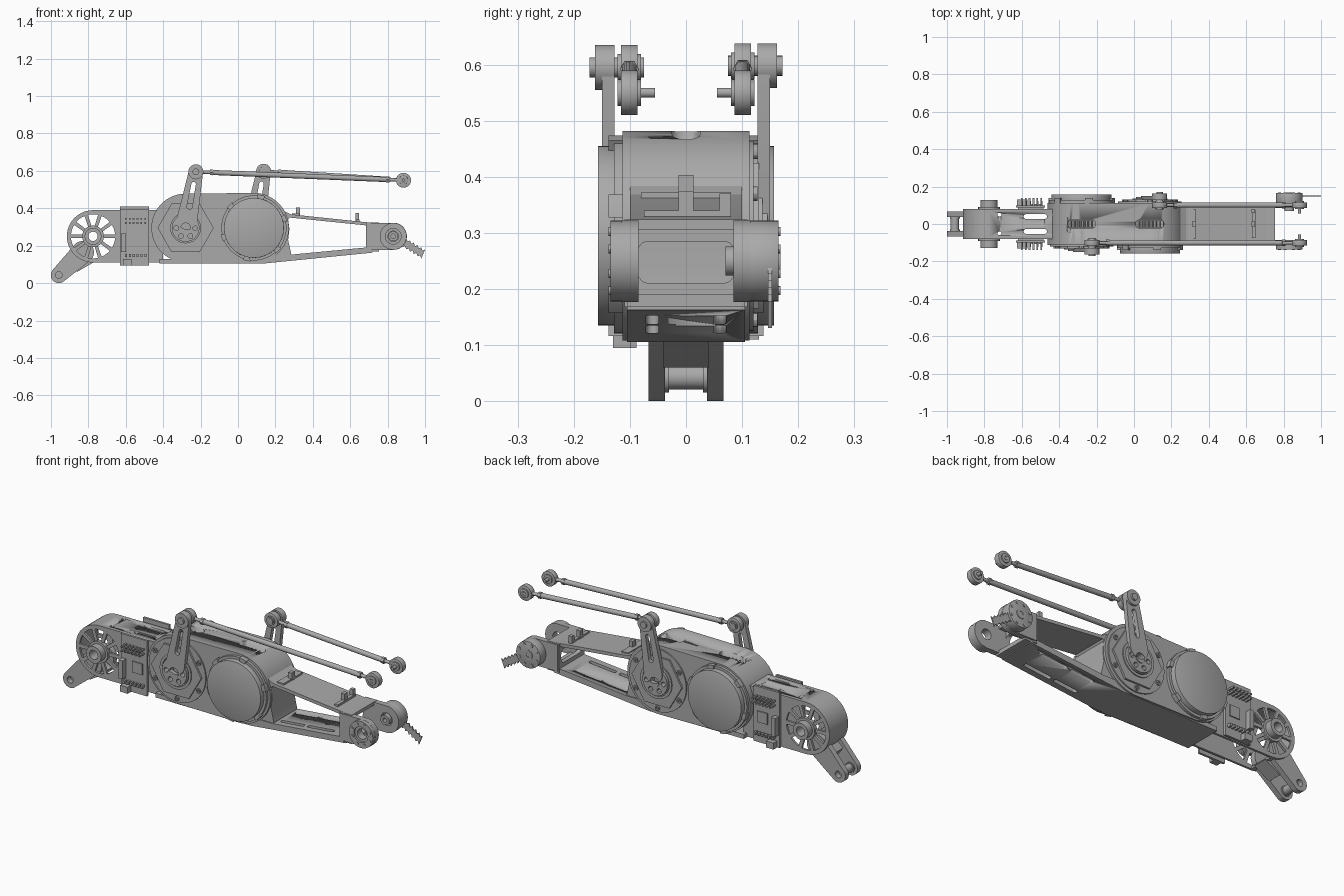
import bpy, bmesh, math
from mathutils import Matrix, Vector

if "Cube" in bpy.data.objects:
    bpy.data.objects.remove(bpy.data.objects["Cube"])

grey = bpy.data.materials.new("metal grey")
grey.diffuse_color = (0.4, 0.4, 0.4, 1)
grey.use_nodes = True
grey.node_tree.nodes["Principled BSDF"].inputs["Base Color"].default_value = grey.diffuse_color
AXES = {'z': Matrix.Identity(3),
        'y': Matrix(((1, 0, 0), (0, 0, -1), (0, 1, 0))),
        'x': Matrix(((0, 0, 1), (1, 0, 0), (0, 1, 0)))}


def circle(cx, cy, r, n=32, start=0.0):
    return [(cx + r * math.cos(start + math.tau * i / n),
             cy + r * math.sin(start + math.tau * i / n)) for i in range(n)]


def rect(x0, y0, x1, y1):
    return [(x0, y0), (x1, y0), (x1, y1), (x0, y1)]


def hull(c1, r1, c2, r2, n=20):
    """Outline wrapped round two circles."""
    dx, dy = c2[0] - c1[0], c2[1] - c1[1]
    base, a = math.atan2(dy, dx), math.acos((r1 - r2) / math.hypot(dx, dy))
    pts = []
    for c, r, s, e in ((c2, r2, -a, a), (c1, r1, a, math.tau - a)):
        for i in range(n + 1):
            t = base + s + (e - s) * i / n
            pts.append((c[0] + r * math.cos(t), c[1] + r * math.sin(t)))
    return pts


def wedge(c, r0, r1, a, half):
    """One opening between two spokes."""
    ts = [a - half + half * i / 3 for i in range(7)]
    return ([(c[0] + r1 * math.cos(t), c[1] + r1 * math.sin(t)) for t in ts] +
            [(c[0] + r0 * math.cos(a + k * half * .7), c[1] + r0 * math.sin(a + k * half * .7)) for k in (1, -1)])


def plate(name, loops, lo, hi, axis='y', bevel=0.0):
    """Extrude an outline (first loop) with holes (other loops) along an axis."""
    cu = bpy.data.curves.new(name, 'CURVE')
    cu.dimensions, cu.fill_mode, cu.extrude = '2D', 'BOTH', (hi - lo) / 2
    for pts in loops:
        sp = cu.splines.new('POLY')
        sp.points.add(len(pts) - 1)
        for p, q in zip(sp.points, pts):
            p.co = (q[0], q[1], 0, 1)
        sp.use_cyclic_u = True
    tmp = bpy.data.objects.new(name, cu)
    bpy.context.collection.objects.link(tmp)
    dg = bpy.context.evaluated_depsgraph_get()
    me = bpy.data.meshes.new_from_object(tmp.evaluated_get(dg))
    bpy.data.objects.remove(tmp)
    bm = bmesh.new()
    bm.from_mesh(me)
    bmesh.ops.remove_doubles(bm, verts=bm.verts, dist=1e-5)
    bmesh.ops.recalc_face_normals(bm, faces=bm.faces)
    shift = Vector([(lo + hi) / 2 if a == axis else 0 for a in 'xyz'])
    bmesh.ops.transform(bm, matrix=Matrix.Translation(shift) @ AXES[axis].to_4x4(), verts=bm.verts)
    bm.to_mesh(me)
    bm.free()
    me.materials.clear()
    me.materials.append(grey)
    ob = bpy.data.objects.new(name, me)
    bpy.context.collection.objects.link(ob)
    bpy.context.view_layer.objects.active = ob
    if bevel:
        m = ob.modifiers.new("bevel", 'BEVEL')
        m.width, m.segments = bevel, 2
        bpy.ops.object.modifier_apply(modifier=m.name)
    bpy.ops.object.select_all(action='DESELECT')
    ob.select_set(True)
    bpy.ops.object.shade_smooth_by_angle(angle=math.radians(30))
    return ob


def box(name, x0, x1, y0, y1, z0, z1):
    return plate(name, [rect(x0, z0, x1, z1)], min(y0, y1), max(y0, y1))


def disc(name, c, r, y0, y1, hole=0, n=40, bevel=0.0):
    loops = [circle(*c, r, n)] + ([circle(*c, hole, 24)] if hole else [])
    return plate(name, loops, min(y0, y1), max(y0, y1), bevel=bevel)


def cut(ob, cutters):
    for c in cutters:
        m = ob.modifiers.new("cut", 'BOOLEAN')
        m.operation, m.object, m.solver = 'DIFFERENCE', c, 'EXACT'
        bpy.context.view_layer.objects.active = ob
        bpy.ops.object.modifier_apply(modifier=m.name)
        bpy.data.objects.remove(c)


def slot(x0, x1, y, r, z0, z1):
    return plate("slot_cutter", [hull((x0 + r, y), r, (x1 - r, y), r, 8)], z0, z1, 'z')


WHEEL, M1, M2, KNEE = (-.775, .25), (-.28, .295), (.085, .295), (.83, .25)

# Rear frame: spoked side plates joined by an open band
outer = [(-.40, .11), (-.40, .39)] + circle(*WHEEL, .14, 48, math.pi / 2)[:25]
inner = [(-.40, .122), (-.40, .378)] + circle(*WHEEL, .128, 48, math.pi / 2)[:25]
spokes = [wedge(WHEEL, .058, .118, math.tau * (i + .5) / 10, .23) for i in range(10)]
for s in (-1, 1):
    plate("frame_side", [outer, circle(*WHEEL, .025)] + spokes, *sorted((s * .068, s * .08)))
    disc("wheel_hub", WHEEL, .045, s * .075, s * .128, .025)
    disc("hub_collar", WHEEL, .058, s * .075, s * .09, .03)
band = plate("frame_band", [outer + inner[::-1]], -.07, .07)
cut(band, [slot(-.59, -.465, y, .013, .36, .42) for y in (-.04, .04)] +
    [slot(-.73, -.709, y, .01, .36, .42) for y in (-.05, .05)])

# Lever fork with a roller in its end
toe = (-.958, .043)
lever = hull(toe, .043, (-.83, .165), .06)
for s in (-1, 1):
    plate("lever_fork", [lever, circle(*toe, .018, 16)], *sorted((s * .037, s * .067)))
plate("lever_web", [[(-.915, .135), (-.86, .06), (-.77, .112), (-.88, .17)]], -.04, .04)
disc("lever_roller", toe, .022, -.037, .037)
for s in (-1, 1):
    disc("roller_flange", toe, .027, s * .03, s * .037)

# Motor body with slots over the pulleys
body = plate("motor_body", [hull(M1, .183, M2, .187, 40)], -.113, .113)
cut(body, [slot(x - .075, x + .075, 0, .025, .40, .60) for x in (M1[0], M2[0])] +
    [slot(-.2, .02, 0, .03, .05, .125)])
for c in (M1, M2):
    teeth = [(c[0] + r * math.cos(math.tau * (i + .5 * (r > .155)) / 48),
              c[1] + r * math.sin(math.tau * (i + .5 * (r > .155)) / 48))
             for i in range(48) for r in (.15, .165)]
    plate("pulley", [teeth], -.018, .018)
box("body_floor", -.42, .12, -.105, .105, .106, .13)

# Each side: motor cap, output flange, crank arm and push rod
for s, cap, out, tip in ((-1, M2, M1, (-.225, .595)), (1, M1, M2, (.137, .598))):
    disc("motor_cap", cap, .16, s * .10, s * .157, n=64, bevel=.006)
    disc("cap_ring", cap, .174, s * .10, s * .128, .155, 64)
    for i in range(6):
        t = math.tau * i / 6 + .3
        plate("cap_clip", [wedge(cap, .155, .18, t, .12)], *sorted((s * .1, s * .138)))
    disc("output_flange", out, .17, s * .10, s * .12, .07, 56)
    plate("hex_plate", [circle(*out, .15, 6, 0), circle(*out, .088)], *sorted((s * .115, s * .13)))
    disc("output_ring", out, .094, s * .115, s * .136, .08)
    for i in range(6):
        t = math.tau * (i + .5) / 6
        disc("flange_bolt", (out[0] + .15 * math.cos(t), out[1] + .15 * math.sin(t)), .013, s * .115, s * .127, .006, 12)
    holes = [circle(out[0] + .05 * math.cos(math.tau * i / 6), out[1] + .05 * math.sin(math.tau * i / 6), .013, 12)
             for i in range(6)]
    plate("output_hub", [circle(*out, .074), circle(*out, .026)] + holes, *sorted((s * .11, s * .145)))
    d = (Vector(tip) - Vector(out))
    at = lambda k: tuple(Vector(out) + d * k)
    plate("crank_arm", [hull(at(.16), .055, tip, .038), hull(at(.38), .014, at(.78), .012, 8),
                        circle(*out, .026)], *sorted((s * .127, s * .150)))
    disc("crank_head", tip, .04, s * .127, s * .162)
    disc("crank_bolt", tip, .018, s * .075, s * .172, n=20)
    end = (.885, .55)
    v = (Vector(end) - Vector(tip)).normalized()
    for c in (tip, end):
        disc("rod_end_eye", c, .04, s * .086, s * .116, .024, bevel=.006)
        disc("rod_end_ball", c, .024, s * .08, s * .122, .01, 24, bevel=.005)
    disc("rod_end_pin", end, .009, s * .055, s * .122, n=14)
    for name, r, a, b in (("push_rod", .0135, .085, .085), ("rod_stud", .009, .035, .035), ("rod_nut", .017, .075, .075)):
        A, B = Vector(tip) + v * a, Vector(end) - v * b
        spans = ((A, B),) if name != "rod_nut" else ((A, A + v * .018), (B - v * .018, B))
        for P, Q in spans:
            rod = plate(name, [circle(0, 0, r, 6 if name == "rod_nut" else 16)], 0, (Q - P).length, 'x')
            rod.location = (P.x, s * .101, P.y)
            rod.rotation_euler.y = -math.atan2(v.y, v.x)

# Lower leg: top and bottom panels meeting a windowed cross wall
plate("leg_top", [[(.18, .35), (.20, .385), (.28, .368), (.69, .325), (.75, .322), (.75, .308), (.69, .308), (.28, .35)]], -.1, .1)
low = plate("leg_bottom", [[(.05, .106), (.15, .106), (.72, .163), (.72, .185), (.68, .19), (.28, .152), (.2, .152)]], -.105, .105)
cut(low, [slot(a, b, y, .011, .05, .3) for y in (-.06, .06) for a, b in ((.3, .44), (.46, .62))])
plate("leg_shoulder", [[(.15, .12), (.25, .12), (.285, .155), (.268, .23), (.275, .29), (.268, .34), (.285, .365), (.2, .41)]], -.1, .1)
wall = hull((-.07, .248), .02, (.07, .248), .02, 8)
window = [(y, .248 + (z - .248) * 1.85) for y, z in wall]
plate("cross_wall", [rect(-.11, .168, .11, .324), window], .685, .71, 'x')
for lo, hi in ((.168, .19), (.306, .324)):
    box("cross_lip", .685, .755, -.105, .105, lo, hi)

# Knee fork with an open ring on one side and a bolted cap on the other
fork = [(.69, .178), (.69, .322)] + circle(*KNEE, .073, 36, math.pi / 2)[:19:-1] + [(.83, .177)]
for s in (-1, 1):
    plate("knee_fork", [fork, circle(*KNEE, .034)], *sorted((s * .085, s * .115)))
disc("knee_ring", KNEE, .072, -.135, -.105, .042)
disc("knee_bearing", KNEE, .048, -.125, -.085, .028)
disc("knee_cap", KNEE, .072, .110, .165, bevel=.003)
disc("knee_cap_boss", KNEE, .026, .07, .168, .012)
for i in range(8):
    t = math.tau * (i + .5) / 8
    p = (KNEE[0] + .057 * math.cos(t), KNEE[1] + .057 * math.sin(t))
    disc("knee_bolt", p, .008, .16, .168, n=12)
    disc("knee_bolt", p, .008, -.138, -.13, n=12)

# Corrugated flat cable leaving the knee
n = 13
edge = lambda k: [(.86 + .13 * i / n + (.012 + .006 * (i % 2)) * k * .55,
                   .235 - .08 * i / n + (.012 + .012 * (i % 2)) * k) for i in range(n + 1)]
plate("cable", [edge(1) + edge(-1)[::-1]], .146, .153)

# Cable posts and clamps on the leg
box("leg_post", .31, .332, -.013, .013, .35, .403)
box("leg_post", .627, .648, -.013, .013, .32, .375)
box("leg_post", .627, .648, .06, .08, .32, .37)
box("leg_clamp", .29, .33, -.08, .08, .355, .372)
box("leg_clamp", .63, .65, -.075, .075, .32, .34)

# Control boards with headers, sockets and chips
for s, z in ((-1, .095), (1, .11)):
    box("control_board", -.63, -.475, s * .088, s * .1, z, z + .3)
    box("board_mount", -.62, -.485, s * .075, s * .09, z + .03, z + .27)
    box("socket", -.625, -.60, s * .1, s * .13, z + .07, z + .17)
    box("chip", -.56, -.50, s * .1, s * .106, z + .11, z + .17)
    box("power_plug", -.615, -.57, s * .1, s * .13, z, z + .035)
    for i in range(6):
        x = -.605 + i * .021
        box("header_pin", x, x + .009, s * .1, s * .14, z + .245, z + .254)
        box("header_pin", x, x + .009, s * .1, s * .14, z + .222, z + .231)
        box("lower_pin", x, x + .011, s * .1, s * .122, z + .045, z + .06)
